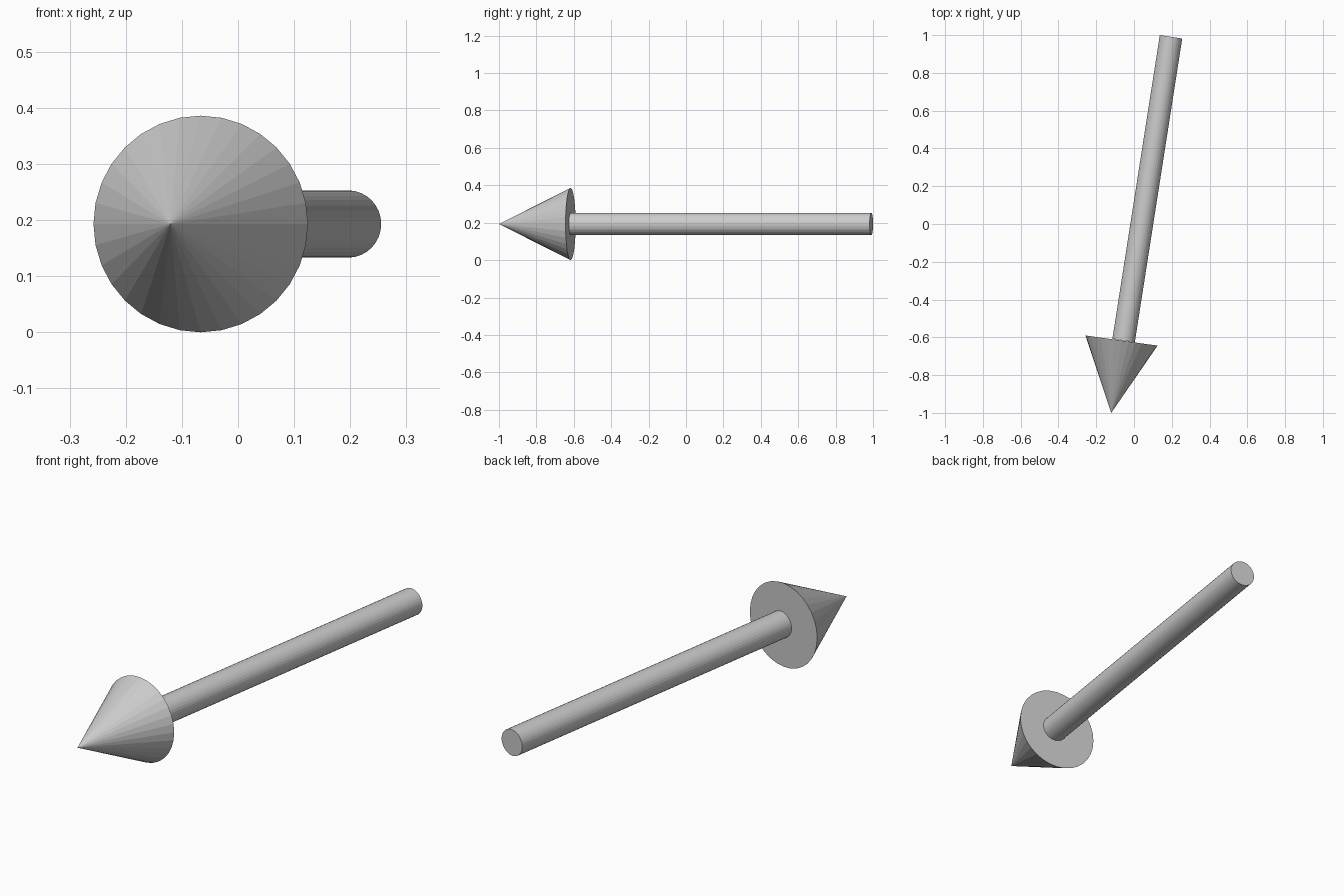
import bpy
from mathutils import Vector

if "Cube" in bpy.data.objects:
    bpy.data.objects.remove(bpy.data.objects["Cube"])

Z = 0.193  # height of the arrow axis


def tapered(name, start, end, r_start, r_end, sides=32):
    """Flat-shaded round part running between two points."""
    a, b = Vector((*start, Z)), Vector((*end, Z))
    d = b - a
    bpy.ops.mesh.primitive_cone_add(
        vertices=sides, radius1=r_start, radius2=r_end, depth=d.length,
        location=(a + b) / 2, rotation=d.to_track_quat('Z', 'Y').to_euler())
    bpy.context.object.name = name


# pointed head
tapered("arrow_head", (-0.0665, -0.617), (-0.1205, -1.0), 0.193, 0.0)

# round shaft, starting at the base of the head
tapered("arrow_shaft", (-0.055, -0.617), (0.196, 0.991), 0.06, 0.06)
